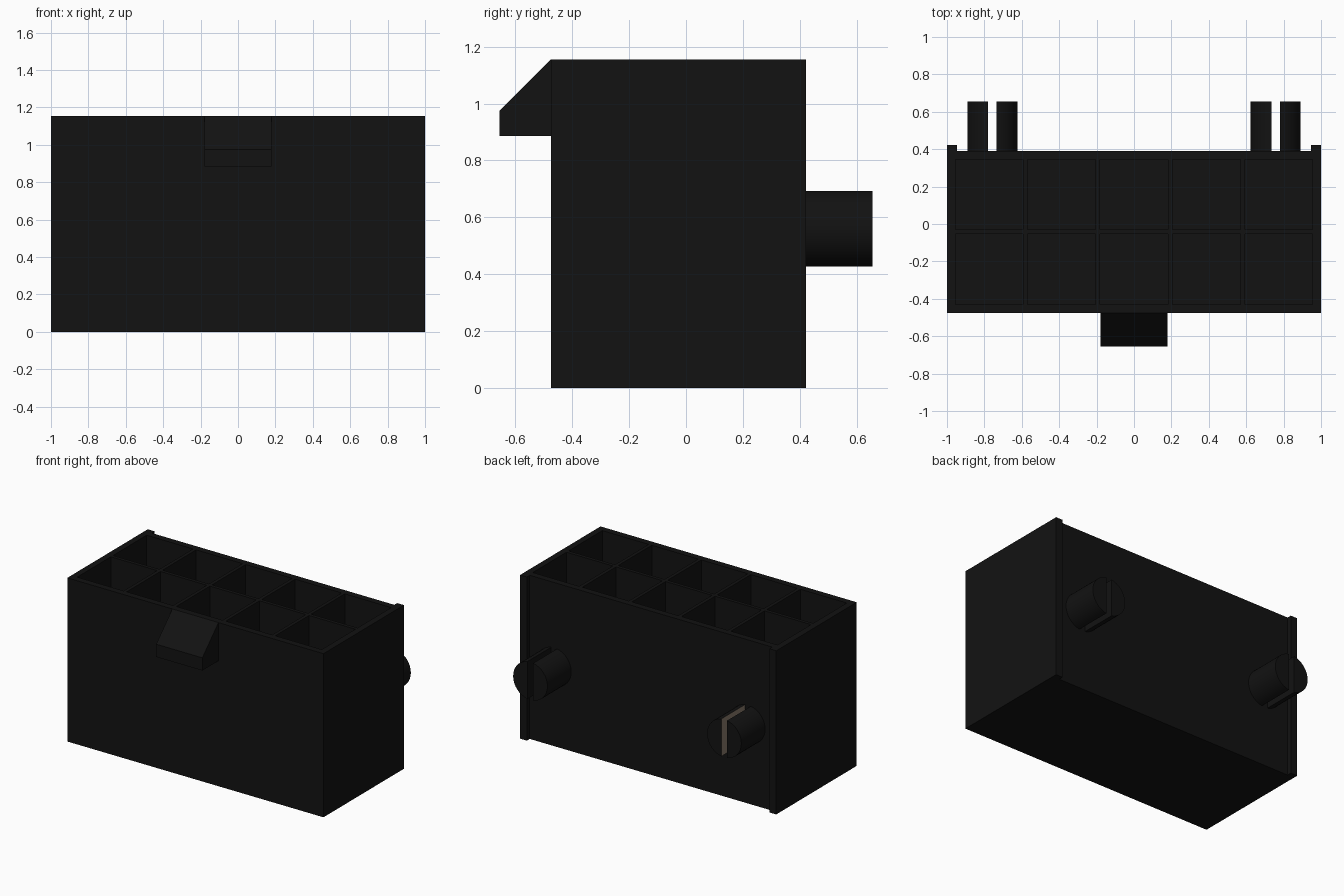
import bpy, bmesh, math
from mathutils import Vector

if "Cube" in bpy.data.objects:
    bpy.data.objects.remove(bpy.data.objects["Cube"])

FRONT, BACK, FLANGE, TIP, H = -0.475, 0.39, 0.422, 0.655, 1.155


def material(name, rgb):
    m = bpy.data.materials.new(name)
    m.diffuse_color = (*rgb, 1)
    m.use_nodes = True
    m.node_tree.nodes["Principled BSDF"].inputs["Base Color"].default_value = m.diffuse_color
    return m


black = material("black_plastic", (0.006, 0.006, 0.006))
beige = material("beige", (0.25, 0.2, 0.15))


def prism(bm, points, offset):
    """Extrude a flat polygon of 3D points along an offset."""
    face = bm.faces.new([bm.verts.new(p) for p in points])
    ext = bmesh.ops.extrude_face_region(bm, geom=[face], use_keep_orig=True)
    verts = [g for g in ext["geom"] if isinstance(g, bmesh.types.BMVert)]
    bmesh.ops.translate(bm, verts=verts, vec=offset)


def finish(name, bm):
    bmesh.ops.recalc_face_normals(bm, faces=bm.faces[:])
    me = bpy.data.meshes.new(name)
    bm.to_mesh(me)
    bm.free()
    me.materials.append(black)
    ob = bpy.data.objects.new(name, me)
    bpy.context.collection.objects.link(ob)
    return ob


# Housing: plan outline with a small flange at each back corner
bm = bmesh.new()
half = [(1, FRONT), (1, FLANGE), (0.947, FLANGE), (0.947, BACK)]
plan = half + [(-x, y) for x, y in reversed(half)]
prism(bm, [(x, y, 0) for x, y in plan], Vector((0, 0, H)))
housing = finish("housing", bm)

# Pockets: five columns by two rows, cut from the top
COLS, ROWS, WALL, DIV, FLOOR = 5, 2, 0.045, 0.024, 0.28
x0, y0 = -1 + WALL, FRONT + WALL
w = (2 - 2 * WALL - (COLS - 1) * DIV) / COLS
d = (BACK - FRONT - 2 * WALL - (ROWS - 1) * DIV) / ROWS
bm = bmesh.new()
for i in range(COLS):
    for j in range(ROWS):
        x, y = x0 + i * (w + DIV), y0 + j * (d + DIV)
        prism(bm, [(x, y, FLOOR), (x + w, y, FLOOR), (x + w, y + d, FLOOR), (x, y + d, FLOOR)],
              Vector((0, 0, 1.2)))
cutter = finish("pocket_cutter", bm)
cutter.hide_render = True
mod = housing.modifiers.new("pockets", 'BOOLEAN')
mod.operation, mod.solver, mod.object = 'DIFFERENCE', 'EXACT', cutter
bpy.context.view_layer.objects.active = housing
bpy.ops.object.modifier_apply(modifier="pockets")
bpy.data.objects.remove(cutter)

# Latch wedge on the front
bm = bmesh.new()
prism(bm, [(-0.18, y, z) for y, z in
           [(FRONT, H), (-TIP, 0.975), (-TIP, 0.885), (FRONT, 0.885)]], Vector((0.36, 0, 0)))
finish("latch", bm)

# Split round pegs on the back: two half cylinders each with a slot between
R, SLOT, PZ, N = 0.134, 0.0225, 0.56, 16
for side, cx in (("left", -0.757), ("right", 0.757)):
    for part, s in (("outer" if cx < 0 else "inner", -1), ("inner" if cx < 0 else "outer", 1)):
        a = math.acos(SLOT / R)
        arc = [-a + 2 * a * k / N for k in range(N + 1)]
        bm = bmesh.new()
        prism(bm, [(cx + s * R * math.cos(t), BACK, PZ + R * math.sin(t)) for t in arc],
              Vector((0, TIP - BACK, 0)))
        peg = finish(f"{side}_peg_{part}", bm)
        # One slot face is beige
        if side == "left" and s == 1:
            peg.data.materials.append(beige)
            for f in peg.data.polygons:
                if f.normal.x < -0.95:
                    f.material_index = 1
        bpy.ops.object.select_all(action='DESELECT')
        peg.select_set(True)
        bpy.context.view_layer.objects.active = peg
        bpy.ops.object.shade_smooth_by_angle(angle=math.radians(30))
